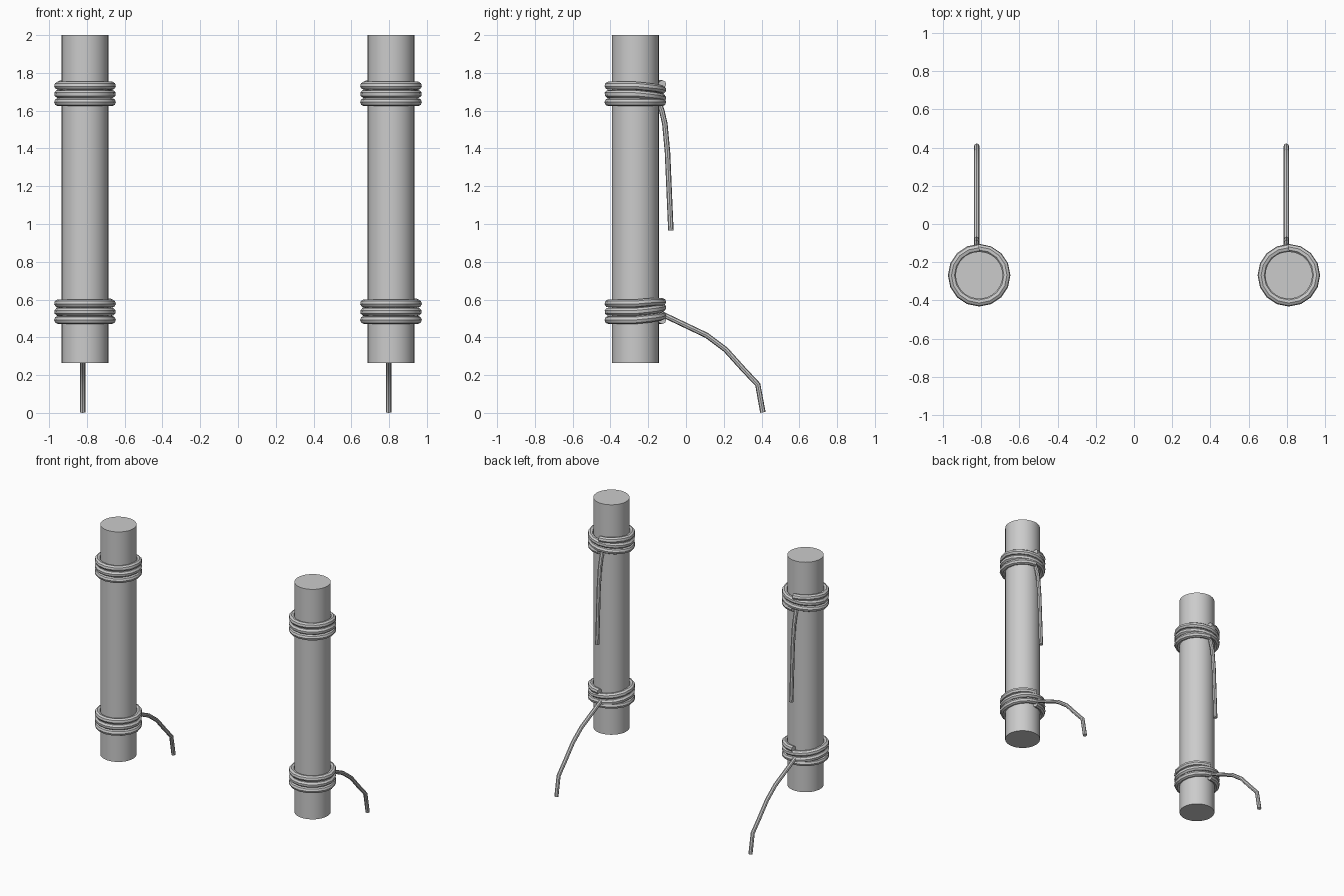
import bpy
from math import sin, cos, pi, radians

if "Cube" in bpy.data.objects:
    bpy.data.objects.remove(bpy.data.objects["Cube"])

POLE_Y, POLE_R = -0.268, 0.124
COIL_R, ROPE_R, CORD_R = 0.142, 0.0215, 0.0145
PITCH, SEG, TURNS = 0.0435, 16, 3


def tube(name, points, radius):
    """Round tube along a polyline, as a smooth mesh."""
    cu = bpy.data.curves.new(name, 'CURVE')
    cu.dimensions = '3D'
    cu.bevel_depth = radius
    cu.bevel_resolution = 2
    cu.use_fill_caps = True
    sp = cu.splines.new('POLY')
    sp.points.add(len(points) - 1)
    for p, co in zip(sp.points, points):
        p.co = (*co, 1)
    ob = bpy.data.objects.new(name, cu)
    bpy.context.collection.objects.link(ob)
    bpy.ops.object.select_all(action='DESELECT')
    ob.select_set(True)
    bpy.context.view_layer.objects.active = ob
    bpy.ops.object.convert(target='MESH')
    bpy.ops.object.shade_smooth_by_angle(angle=radians(40))


def coil(name, x, z, direction):
    """Rope turns: level at the front, stepping up one pitch at the back."""
    pts = []
    for i in range(SEG * TURNS + 1):
        turn, k = divmod(i, SEG)
        f = k / SEG
        a = pi / 2 + direction * 2 * pi * f
        step = min(0, f * 4 - 1) * 0.5 + max(0, f * 4 - 3) * 0.5
        h = min(max(PITCH * (turn + step), 0), PITCH * (TURNS - 1) + 0.008)
        pts.append((x + COIL_R * cos(a), POLE_Y + COIL_R * sin(a), z + h))
    tube(name, pts, ROPE_R)


UPPER_CORD = [(-0.15, 1.66), (-0.128, 1.60), (-0.112, 1.53), (-0.098, 1.38), (-0.08, 0.965)]
LOWER_CORD = [(-0.13, 0.525), (-0.10, 0.51), (0.11, 0.41), (0.21, 0.335),
              (0.30, 0.235), (0.38, 0.15), (0.407, 0.003)]

for side, x in (("left", -0.81), ("right", 0.81)):
    # pole
    bpy.ops.mesh.primitive_cylinder_add(vertices=32, radius=POLE_R, depth=1.735,
                                        location=(x, POLE_Y, 1.1325))
    bpy.context.object.name = side + "_pole"
    bpy.ops.object.shade_smooth_by_angle(angle=radians(40))
    # rope wraps
    coil(side + "_upper_rope_coil", x, 1.645, -1)
    coil(side + "_lower_rope_coil", x, 0.492, 1)
    # loose rope ends at the back
    cx = x - 0.013
    tube(side + "_upper_rope_end", [(cx, y, z) for y, z in UPPER_CORD], CORD_R)
    tube(side + "_lower_rope_end", [(cx, y, z) for y, z in LOWER_CORD], CORD_R)
